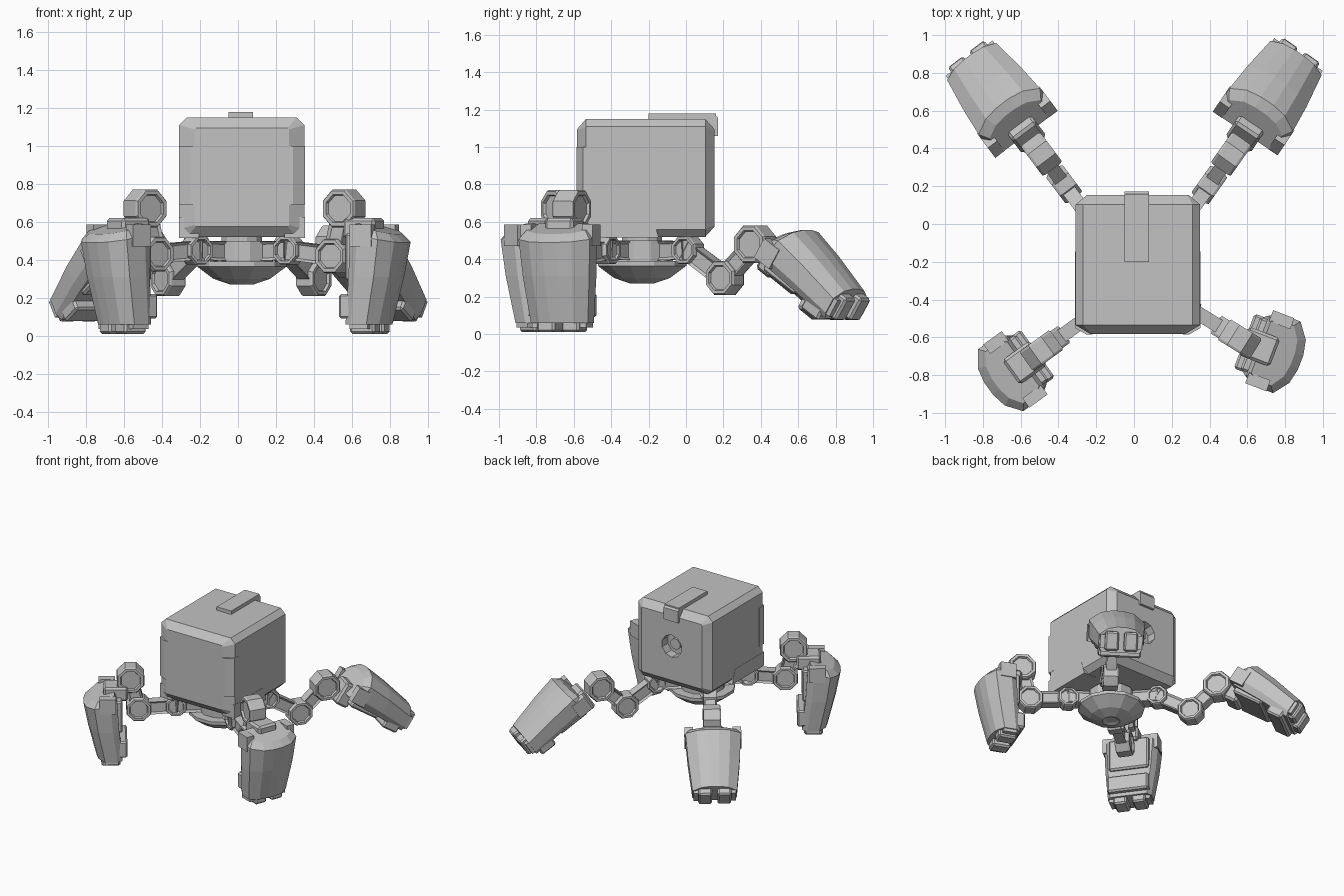
import bpy, bmesh
from math import cos, sin, pi, radians
from mathutils import Matrix, Vector

old = bpy.data.objects.get("Cube")
if old:
    bpy.data.objects.remove(old, do_unlink=True)

grey = bpy.data.materials.new("plain grey")
grey.use_nodes = True
grey.diffuse_color = (0.54, 0.54, 0.54, 1)
grey.node_tree.nodes["Principled BSDF"].inputs["Base Color"].default_value = (0.54, 0.54, 0.54, 1)


def finish(name, bm, matrix=None):
    bmesh.ops.recalc_face_normals(bm, faces=bm.faces[:])
    mesh = bpy.data.meshes.new(name)
    bm.to_mesh(mesh)
    bm.free()
    mesh.materials.append(grey)
    ob = bpy.data.objects.new(name, mesh)
    ob.matrix_world = matrix or Matrix()
    bpy.context.collection.objects.link(ob)
    return ob


def loft(name, rings, matrix=None):
    """Skin equal rings of points and cap both ends."""
    bm = bmesh.new()
    vs = [[bm.verts.new(p) for p in ring] for ring in rings]
    n = len(vs[0])
    for a, b in zip(vs, vs[1:]):
        for i in range(n):
            j = (i + 1) % n
            bm.faces.new((a[i], a[j], b[j], b[i]))
    bm.faces.new(vs[0])
    bm.faces.new(vs[-1])
    return finish(name, bm, matrix)


def box(name, lo, hi, matrix=None, bevel=0.0):
    lo, hi = Vector(lo), Vector(hi)
    bm = bmesh.new()
    bmesh.ops.create_cube(bm, size=1)
    for v in bm.verts:
        v.co = (lo + hi) / 2 + v.co * (hi - lo)
    if bevel:
        bmesh.ops.bevel(bm, geom=bm.edges[:], offset=bevel, segments=1, affect="EDGES")
    return finish(name, bm, matrix)


def circle(r, n):
    return [(r * cos(2 * pi * (i + 0.5) / n), r * sin(2 * pi * (i + 0.5) / n)) for i in range(n)]


def lathe(name, profile, centre, n=12):
    return loft(name, [[(centre[0] + a, centre[1] + b, z) for a, b in circle(r, n)]
                       for r, z in profile])


def joint(name, r, depth, matrix):
    """Octagonal drum across the limb with a dished cap on each side."""
    h = depth / 2
    profile = [(0.68, 0.015 - h), (0.74, -h), (0.93, -h), (1, 0.012 - h)]
    profile += [(k, -y) for k, y in reversed(profile)]
    return loft(name, [[(a, y, b) for a, b in circle(r * k, 8)] for k, y in profile], matrix)


def link(name, start, end, width, height):
    """Bar between two joints with a recessed panel on both sides."""
    d = end - start
    side = Vector((0, 0, 1)).cross(Vector((d.x, d.y, 0))).normalized()
    up = d.normalized().cross(side)
    m = Matrix((d.normalized(), side, up)).transposed().to_4x4()
    m.translation = (start + end) / 2
    bm = bmesh.new()
    bmesh.ops.create_cube(bm, size=1)
    for v in bm.verts:
        v.co = Vector((v.co.x * d.length, v.co.y * width, v.co.z * height))
    bm.normal_update()
    sides = [f for f in bm.faces if abs(f.normal.y) > 0.9]
    bmesh.ops.inset_individual(bm, faces=sides, thickness=0.02, depth=-0.012)
    return finish(name, bm, m)


# Body: chamfered block with a round socket in the back
CX = 0.02


def body_ring(y, half, low, high, cut):
    return [(CX + sx * x, y, z) for sx, x, z in (
        (-1, half - cut, low), (1, half - cut, low), (1, half, low + cut), (1, half, high - cut),
        (1, half - cut, high), (-1, half - cut, high), (-1, half, high - cut), (-1, half, low + cut))]


body = loft("body", [body_ring(-0.583, 0.25, 0.575, 1.095, 0.008), body_ring(-0.535, 0.33, 0.52, 1.15, 0.04),
                     body_ring(0.103, 0.33, 0.52, 1.15, 0.04), body_ring(0.153, 0.27, 0.575, 1.095, 0.008)])
cutter = loft("socket_cutter", [[(CX + a, y, 0.85 + b) for a, b in circle(0.09, 10)] for y in (0.08, 0.3)])
cutter.hide_render = True
mod = body.modifiers.new("socket", "BOOLEAN")
mod.operation, mod.object, mod.solver = "DIFFERENCE", cutter, "EXACT"
bpy.context.view_layer.objects.active = body
bpy.ops.object.modifier_apply(modifier=mod.name)
bpy.data.objects.remove(cutter, do_unlink=True)
loft("socket_plug", [[(CX + a, y, 0.85 + b) for a, b in circle(0.045, 8)] for y in (0.07, 0.11)])

# Top strap folding over the back edge
box("top_strap", (-0.05, -0.2, 1.14), (0.08, 0.16, 1.178))
strap = [(0.10, 1.178), (0.15, 1.178), (0.172, 1.155), (0.172, 1.06), (0.14, 1.06), (0.10, 1.11)]
loft("strap_hook", [[(x, y, z) for y, z in strap] for x in (-0.05, 0.08)])

# Front corner plates hugging the chamfer, and lower side skirts
corner = [(0.24, -0.49), (0.332, -0.49), (0.332, -0.55), (0.27, -0.586), (0.24, -0.586)]
skirt = [(-0.55, 0.515), (-0.55, 0.625), (-0.18, 0.625), (-0.145, 0.515)]
for sx, label in ((1, "left"), (-1, "right")):
    loft(label + "_corner_plate", [[(CX + sx * x, y, z) for x, y in corner] for z in (0.69, 1.0)])
    loft(label + "_skirt", [[(CX + sx * x, y, z) for y, z in skirt] for x in (0.225, 0.332)])

# Hub under the body
HUB = (CX, -0.235)
lathe("hub_dome", [(0.04, 0.28), (0.065, 0.27), (0.155, 0.3), (0.245, 0.365), (0.245, 0.39)], HUB)
lathe("hub_collar", [(0.17, 0.38), (0.17, 0.5)], HUB)
lathe("hub_neck", [(0.11, 0.49), (0.11, 0.54)], HUB)


def foot(label, m):
    """Tapered shell with prongs, heel and toes; origin at the upper joint."""
    section = [(0, -0.85), (0, 0.85), (0.2, 1), (0.68, 1), (0.93, 0.6), (1, 0.2),
               (1, -0.2), (0.93, -0.6), (0.68, -1), (0.2, -1)]

    def ring(inner, outer, half, z, slope):
        return [(inner + (outer - inner) * u, half * v, z - slope * u) for u, v in section]

    loft(label + "_foot_shell", [ring(0.12, 0.30, 0.17, -0.08, 0.055),
                                 ring(0.10, 0.345, 0.203, -0.13, 0.05),
                                 ring(0.085, 0.31, 0.19, -0.36, 0.0),
                                 ring(0.06, 0.247, 0.163, -0.61, 0.0)], m)
    box(label + "_foot_bracket", (0.02, -0.08, -0.16), (0.2, 0.08, -0.05), m, 0.015)
    box(label + "_foot_inner_plate", (0.06, -0.15, -0.38), (0.14, 0.15, -0.13), m, 0.012)
    box(label + "_foot_heel", (0.025, -0.155, -0.58), (0.12, 0.155, -0.45), m, 0.012)
    for s in (-1, 1):
        a, b = sorted((s * 0.145, s * 0.207))
        box(label + "_foot_prong", (0.11, a, -0.2), (0.23, b, -0.085), m)
        a, b = sorted((s * 0.02, s * 0.12))
        box(label + "_foot_toe", (0.075, a, -0.66), (0.215, b, -0.58), m, 0.012)
        a, b = sorted((s * 0.12, s * 0.155))
        box(label + "_foot_side_toe", (0.09, a, -0.635), (0.19, b, -0.58), m)


def leg(label, hip, top, knee_back, knee_z, yaw, tilt, drop):
    hip, top = Vector(hip), Vector(top)
    flat = Vector((top.x - hip.x, top.y - hip.y, 0)).normalized()
    knee = top - flat * knee_back
    knee.z = knee_z
    turn = Matrix.Rotation(Vector((1, 0)).angle_signed(flat.xy) * -1, 4, "Z")
    for part, p, r, depth in (("hip", hip, 0.082, 0.1), ("knee", knee, 0.098, 0.11),
                              ("upper", top, 0.108, 0.128)):
        joint(label + "_" + part + "_joint", r, depth, Matrix.Translation(p) @ turn)
    root = Vector((HUB[0], HUB[1], 0.44))
    link(label + "_hip_bar", root, hip, 0.09, 0.1)
    link(label + "_thigh", hip, knee, 0.075, 0.1)
    link(label + "_shin", knee, top, 0.075, 0.1)
    m = (Matrix.Translation(top + Vector((0, 0, -drop))) @ Matrix.Rotation(radians(yaw), 4, "Z")
         @ Matrix.Rotation(radians(-tilt), 4, "Y"))
    foot(label, m)


# Four legs: front feet hang upright, back feet splay outward
leg("front_right", (-0.22, -0.475, 0.45), (-0.49, -0.67, 0.67), 0.06, 0.43, 216, 0, 0)
leg("front_left", (0.27, -0.43, 0.45), (0.56, -0.61, 0.67), 0.06, 0.42, -21, 0, 0)
leg("back_right", (-0.22, 0.01, 0.45), (-0.49, 0.37, 0.48), 0.2, 0.30, 127, 57, 0.115)
leg("back_left", (0.26, 0.01, 0.45), (0.515, 0.37, 0.48), 0.2, 0.30, 56, 57, 0.115)
